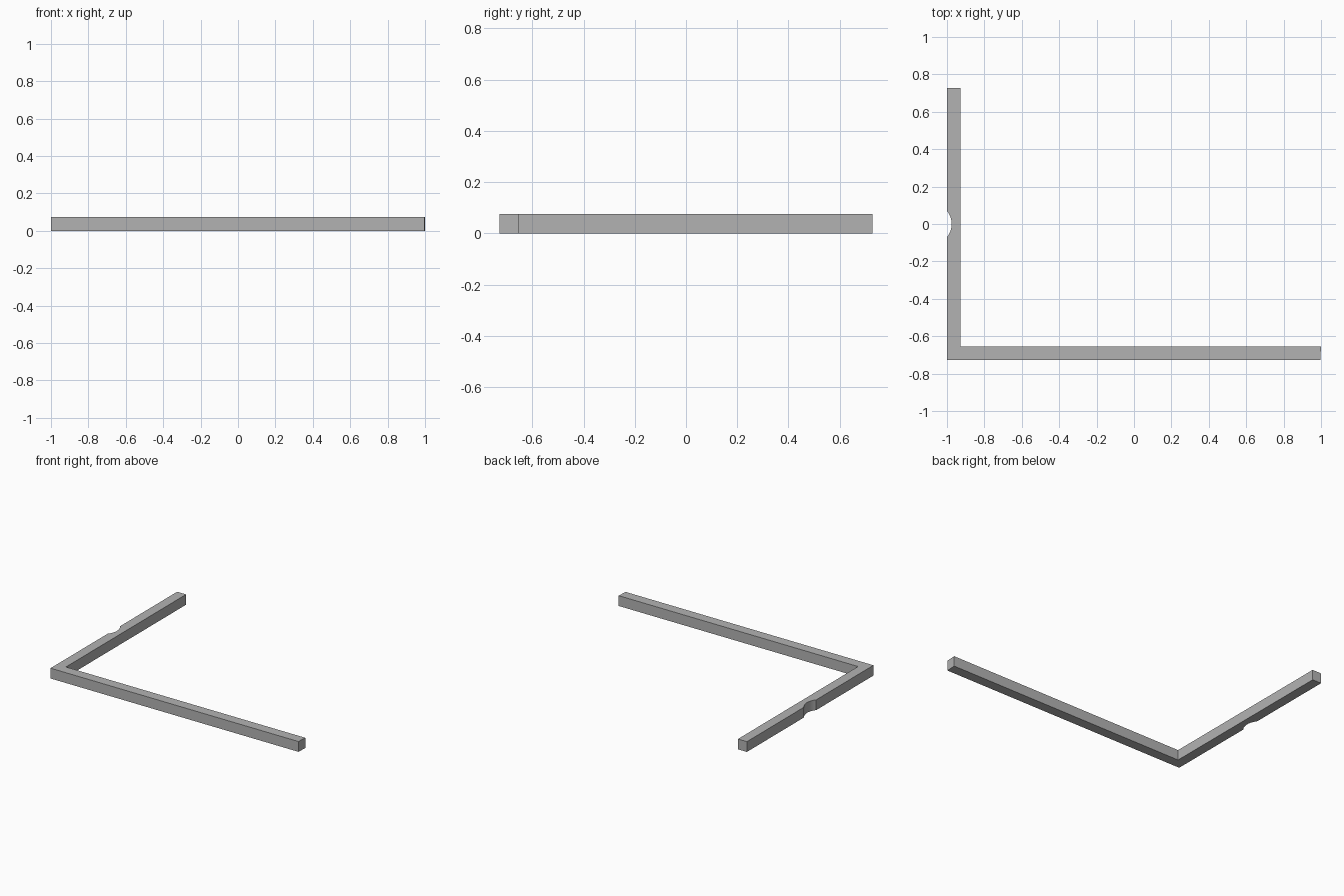
import bpy, bmesh, math

cube = bpy.data.objects.get("Cube")
if cube:
    bpy.data.objects.remove(cube, do_unlink=True)

HEIGHT = 0.075
HALF_X, HALF_Y = 1.0, 0.728
WALL = 0.072
NOTCH_HALF, NOTCH_DEPTH = 0.07, 0.025

grey = bpy.data.materials.new("plain grey")
grey.use_nodes = True
colour = (0.45, 0.45, 0.45, 1)
grey.diffuse_color = colour
bsdf = next(n for n in grey.node_tree.nodes if n.type == 'BSDF_PRINCIPLED')
bsdf.inputs["Base Color"].default_value = colour

# L-shaped plan, counter-clockwise, with a slightly slanted free end
plan = [(-HALF_X, -HALF_Y), (HALF_X - 0.004, -HALF_Y),
        (HALF_X, -HALF_Y + WALL + 0.002), (-HALF_X + WALL, -HALF_Y + WALL + 0.002),
        (-HALF_X + WALL, HALF_Y), (-HALF_X, HALF_Y)]

# Shallow round notch in the outer side of the short arm
radius = (NOTCH_HALF ** 2 + NOTCH_DEPTH ** 2) / (2 * NOTCH_DEPTH)
spread = math.asin(NOTCH_HALF / radius)
centre_x = -HALF_X + NOTCH_DEPTH - radius
steps = 16
for i in range(steps + 1):
    a = spread * (1 - 2 * i / steps)
    plan.append((centre_x + radius * math.cos(a), radius * math.sin(a)))

# Extrude the plan into a solid wall
bm = bmesh.new()
base = bm.faces.new([bm.verts.new((x, y, 0)) for x, y in plan])
top = bmesh.ops.extrude_face_region(bm, geom=[base], use_keep_orig=True)
bmesh.ops.translate(bm, vec=(0, 0, HEIGHT),
                    verts=[v for v in top["geom"] if isinstance(v, bmesh.types.BMVert)])
bmesh.ops.recalc_face_normals(bm, faces=bm.faces)
mesh = bpy.data.meshes.new("corner_wall")
bm.to_mesh(mesh)
bm.free()
mesh.materials.append(grey)
wall = bpy.data.objects.new("corner_wall", mesh)
bpy.context.collection.objects.link(wall)

# Smooth the notch, keep the corners sharp
bpy.context.view_layer.objects.active = wall
wall.select_set(True)
bpy.ops.object.shade_smooth_by_angle(angle=math.radians(25))
